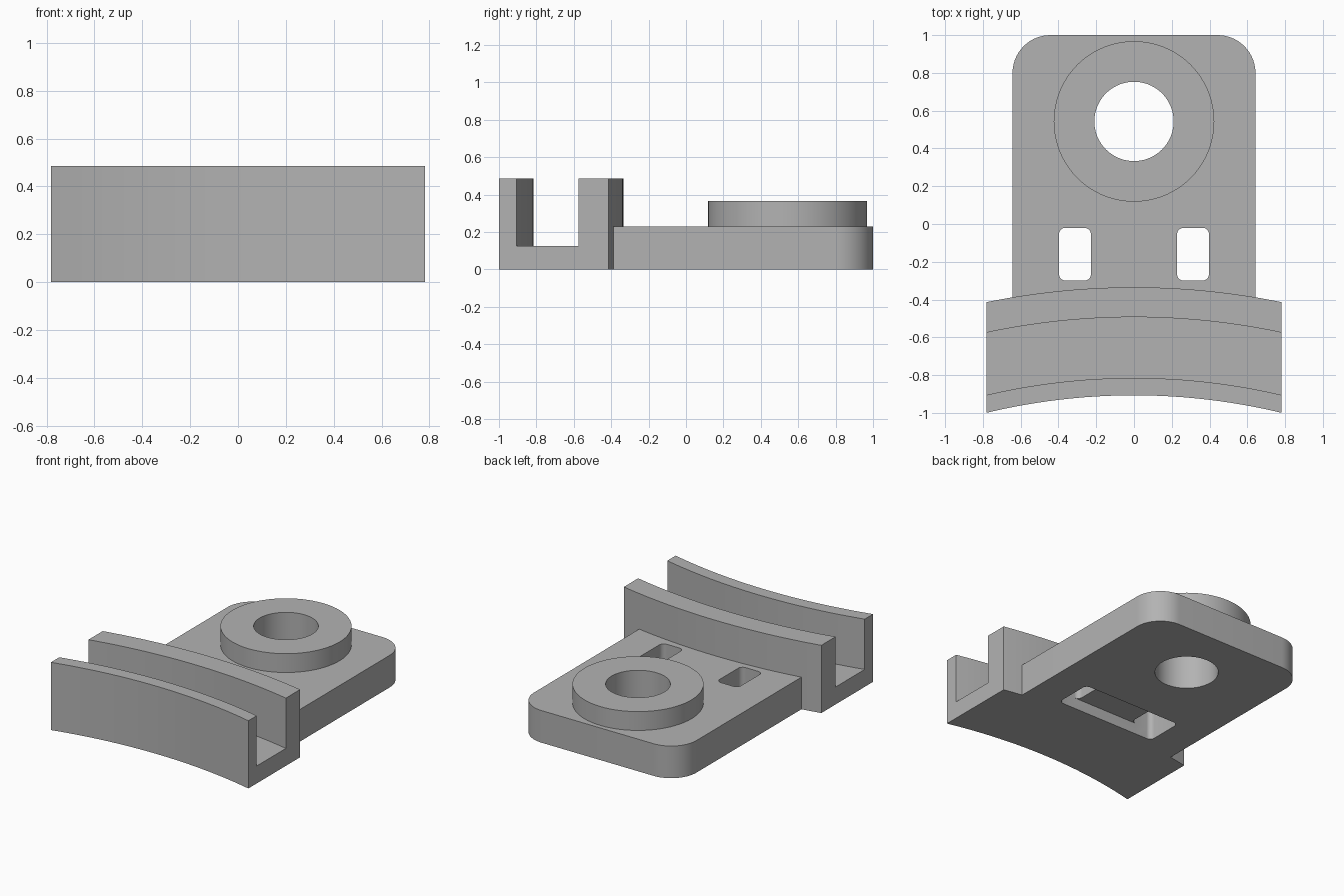
import bpy, bmesh, math

if "Cube" in bpy.data.objects:
    bpy.data.objects.remove(bpy.data.objects["Cube"])

grey = bpy.data.materials.new("grey")
grey.diffuse_color = (0.45, 0.45, 0.45, 1)
grey.use_nodes = True
grey.node_tree.nodes["Principled BSDF"].inputs["Base Color"].default_value = grey.diffuse_color


def finish(name, bm):
    bmesh.ops.recalc_face_normals(bm, faces=bm.faces)
    mesh = bpy.data.meshes.new(name)
    bm.to_mesh(mesh)
    bm.free()
    mesh.materials.append(grey)
    ob = bpy.data.objects.new(name, mesh)
    bpy.context.collection.objects.link(ob)
    return ob


def prism(name, outline, z0, z1):
    """Extrude a flat outline from z0 to z1."""
    bm = bmesh.new()
    face = bm.faces.new([bm.verts.new((x, y, z0)) for x, y in outline])
    up = bmesh.ops.extrude_face_region(bm, geom=[face])
    for v in up["geom"]:
        if isinstance(v, bmesh.types.BMVert):
            v.co.z = z1
    return finish(name, bm)


def arc(cx, cy, r, a0, a1, n):
    return [(cx + r * math.cos(math.radians(a0 + (a1 - a0) * i / n)),
             cy + r * math.sin(math.radians(a0 + (a1 - a0) * i / n))) for i in range(n + 1)]


def rounded(x0, x1, y0, y1, r):
    return (arc(x1 - r, y1 - r, r, 0, 90, 8) + arc(x0 + r, y1 - r, r, 90, 180, 8)
            + arc(x0 + r, y0 + r, r, 180, 270, 8) + arc(x1 - r, y0 + r, r, 270, 360, 8))


def circle(cy, r, n=72):
    return arc(0, cy, r, 0, 360, n)[:-1]


def combine(target, other, operation):
    """Apply a boolean and remove the helper."""
    mod = target.modifiers.new("cut", 'BOOLEAN')
    mod.operation, mod.solver, mod.object = operation, 'EXACT', other
    bpy.context.view_layer.objects.active = target
    bpy.ops.object.modifier_apply(modifier=mod.name)
    bpy.data.objects.remove(other)


# Curved channel: U profile (y at the middle, z) swept along concentric arcs
CENTRE, HALF, STEPS = -4.25, 0.782, 24
profile = [(-0.907, 0), (-0.335, 0), (-0.335, 0.485), (-0.493, 0.485),
           (-0.493, 0.125), (-0.815, 0.125), (-0.815, 0.485), (-0.907, 0.485)]
bm = bmesh.new()
rings = []
for i in range(STEPS + 1):
    x = HALF * (2 * i / STEPS - 1)
    rings.append([bm.verts.new((x, CENTRE + math.sqrt((y - CENTRE) ** 2 - x * x), z))
                  for y, z in profile])
for a, b in zip(rings, rings[1:]):
    for j in range(len(profile)):
        k = (j + 1) % len(profile)
        bm.faces.new((a[j], a[k], b[k], b[j]))
bm.faces.new(rings[0])
bm.faces.new(rings[-1])
channel = finish("curved_channel", bm)

# Base plate with two rounded rear corners, running into the channel wall
W = 0.643
plate = prism("bracket", [(-W, -0.45), (W, -0.45)] + arc(W - 0.2, 0.8, 0.2, 0, 90, 14)
              + arc(0.2 - W, 0.8, 0.2, 90, 180, 14), 0, 0.23)

# Round boss and channel joined to the plate
combine(plate, prism("boss", circle(0.543, 0.425), 0.1, 0.365), 'UNION')
combine(plate, channel, 'UNION')

# Bore, two slots, and the underside recess linking the slots
combine(plate, prism("bore_cutter", circle(0.543, 0.21), -0.1, 0.6), 'DIFFERENCE')
for s in (-1, 1):
    x0, x1 = sorted((s * 0.228, s * 0.397))
    combine(plate, prism("slot_cutter", rounded(x0, x1, -0.3, -0.02, 0.035), -0.1, 0.4), 'DIFFERENCE')
combine(plate, prism("recess_cutter", rounded(-0.397, 0.397, -0.3, -0.02, 0.035), -0.1, 0.08), 'DIFFERENCE')

bpy.ops.object.select_all(action='DESELECT')
plate.select_set(True)
bpy.context.view_layer.objects.active = plate
bpy.ops.object.shade_smooth_by_angle(angle=math.radians(30))
